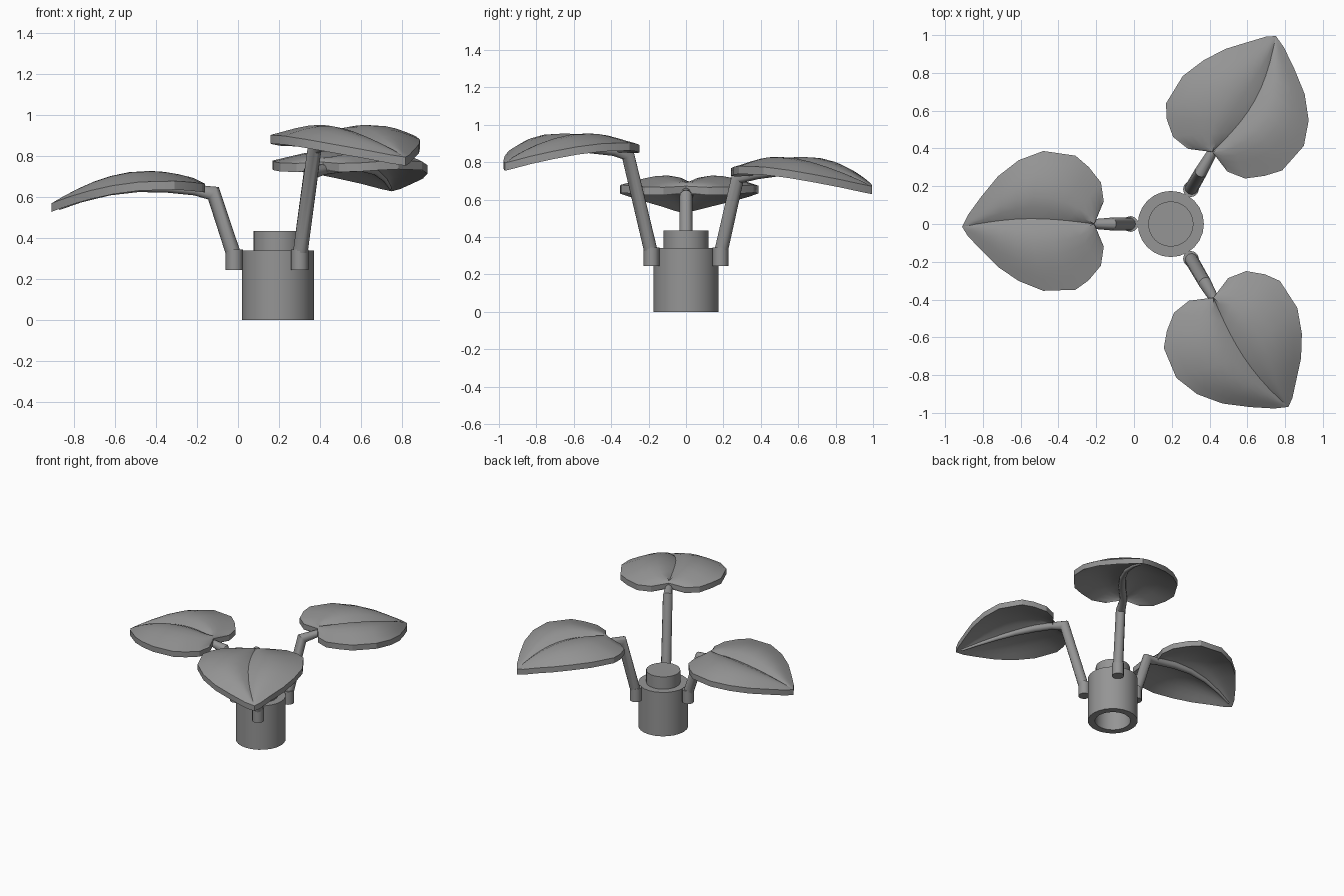
import bpy, bmesh, math
from mathutils import Matrix, Vector

cube = bpy.data.objects.get("Cube")
if cube:
    bpy.data.objects.remove(cube)

grey = bpy.data.materials.new("plain grey")
grey.use_nodes = True
GREY = (0.3, 0.3, 0.3, 1)
grey.diffuse_color = GREY
grey.node_tree.nodes["Principled BSDF"].inputs["Base Color"].default_value = GREY

CENTRE = Vector((0.195, 0, 0))
LENGTH = 0.7


def finish(bm, name, angle=30):
    bmesh.ops.remove_doubles(bm, verts=bm.verts, dist=0.0005)
    bmesh.ops.recalc_face_normals(bm, faces=bm.faces)
    mesh = bpy.data.meshes.new(name)
    bm.to_mesh(mesh)
    bm.free()
    obj = bpy.data.objects.new(name, mesh)
    bpy.context.collection.objects.link(obj)
    mesh.materials.append(grey)
    bpy.ops.object.select_all(action='DESELECT')
    obj.select_set(True)
    bpy.context.view_layer.objects.active = obj
    bpy.ops.object.shade_smooth_by_angle(angle=math.radians(angle))
    return obj


def lathe(name, profile, sides):
    bm = bmesh.new()
    verts = [bm.verts.new((r, 0, z)) for r, z in profile]
    edges = [bm.edges.new(pair) for pair in zip(verts, verts[1:])]
    bmesh.ops.spin(bm, geom=verts + edges, cent=(0, 0, 0), axis=(0, 0, 1),
                   angle=math.tau, steps=sides, use_merge=True)
    obj = finish(bm, name)
    obj.location = CENTRE
    return obj


def tube(name, path, sides=12):
    """Tapered round rod through (r, v, z, radius) stations, in a vertical plane."""
    bm = bmesh.new()
    pts = [Vector(p[:3]) for p in path]
    rings = []
    for i, p in enumerate(pts):
        a = (p - pts[i - 1]).normalized() if i else None
        b = (pts[i + 1] - p).normalized() if i + 1 < len(pts) else None
        tangent = ((a or b) + (b or a)).normalized()
        mitre = 1 / max(0.6, tangent.dot(a or b))
        side = Vector((0, 1, 0))
        up = tangent.cross(side).normalized()
        ring = []
        for k in range(sides):
            w = math.tau * k / sides
            off = side * math.cos(w) + up * math.sin(w) * mitre
            ring.append(bm.verts.new(p + off * path[i][3]))
        rings.append(ring)
    for r0, r1 in zip(rings, rings[1:]):
        for k in range(sides):
            j = (k + 1) % sides
            bm.faces.new((r0[k], r0[j], r1[j], r1[k]))
    bm.faces.new(rings[0])
    bm.faces.new(rings[-1])
    return finish(bm, name, 40)


# half outline of a leaf: distance along the midrib, distance aside
OUTLINE = [(0, 0), (-.05, .12), (-.035, .22), (.03, .3), (.1, .355), (.27, .37),
           (.4, .32), (.51, .24), (.6, .14), (.67, .055), (LENGTH, 0)]
ROWS = 6


def midrib(u, bow, tip):
    s = max(0, min(1, u / LENGTH))
    return bow * math.sin(math.pi * s) + tip * s ** 3


def height(u, t):
    """Drooping rim with two domed lobes and a midrib valley between them."""
    s = max(0, min(1, u / LENGTH))
    fade = math.sin(math.pi * (0.12 + 0.88 * s))
    dome = 0.045 * math.sin(math.pi * t ** 0.8) + 0.015 * (1 - t)
    return 0.68 - 0.36 * (u - 0.15) ** 2 + dome * fade


def leaf(name, bow, tip):
    bm = bmesh.new()
    for sign in (1, -1):
        grid = []
        for i, (u, v) in enumerate(OUTLINE):
            mid = LENGTH * i / (len(OUTLINE) - 1)
            row = []
            for k in range(ROWS + 1):
                t = k / ROWS
                uu = mid + (u - mid) * t
                side = sign * v * t + midrib(uu, bow, tip) * (1 - 0.8 * t * (1 - mid / LENGTH))
                row.append(bm.verts.new((uu, side, height(uu, t))))
            grid.append(row)
        for a, b in zip(grid, grid[1:]):
            for k in range(ROWS):
                bm.faces.new((a[k], a[k + 1], b[k + 1], b[k]))
    bmesh.ops.remove_doubles(bm, verts=bm.verts, dist=0.0005)
    bmesh.ops.dissolve_degenerate(bm, edges=bm.edges, dist=0.0005)
    # thicken straight down
    out = bmesh.ops.extrude_face_region(bm, geom=bm.faces[:], use_keep_orig=True)
    lower = [g for g in out["geom"] if isinstance(g, bmesh.types.BMVert)]
    bmesh.ops.translate(bm, verts=lower, vec=(0, 0, -0.042))
    return finish(bm, name)


# hollow base with a round stud on top
lathe("base", [(0, .435), (.12, .435), (.12, .34), (.175, .34),
               (.175, 0), (.125, 0), (.125, .25), (0, .25)], 24)

# name, heading, lift, elbow radius, notch radius, midrib bow, tip shift
BRANCHES = [("right", 180, 0, .315, .405, -.03, .015),
            ("front", -60, .225, .36, .45, -.025, .055),
            ("back", 60, .1, .32, .44, -.06, .016)]

for name, heading, lift, elbow, notch, bow, tip in BRANCHES:
    place = Matrix.Translation(CENTRE) @ Matrix.Rotation(math.radians(heading), 4, 'Z')
    blade = leaf(name + "_leaf", bow, tip)
    blade.matrix_world = place @ Matrix.Translation((notch, 0, lift))
    # upright foot, slanting stalk, elbow, then a rib tapering under the leaf
    foot = tube(name + "_foot", [(.213, 0, .245, .042), (.213, 0, .345, .042)])
    path = [(.213, 0, .31, .036), (elbow, 0, .62 + lift, .034),
            (notch, 0, .635 + lift, .026)]
    for s in (.2, .4, .6, .8, .95):
        u = LENGTH * s
        path.append((notch + u, midrib(u, bow, tip), height(u, 0) + lift - .042,
                     .026 * (1 - s) + .006))
    stalk = tube(name + "_stalk", path)
    foot.matrix_world = place
    stalk.matrix_world = place
